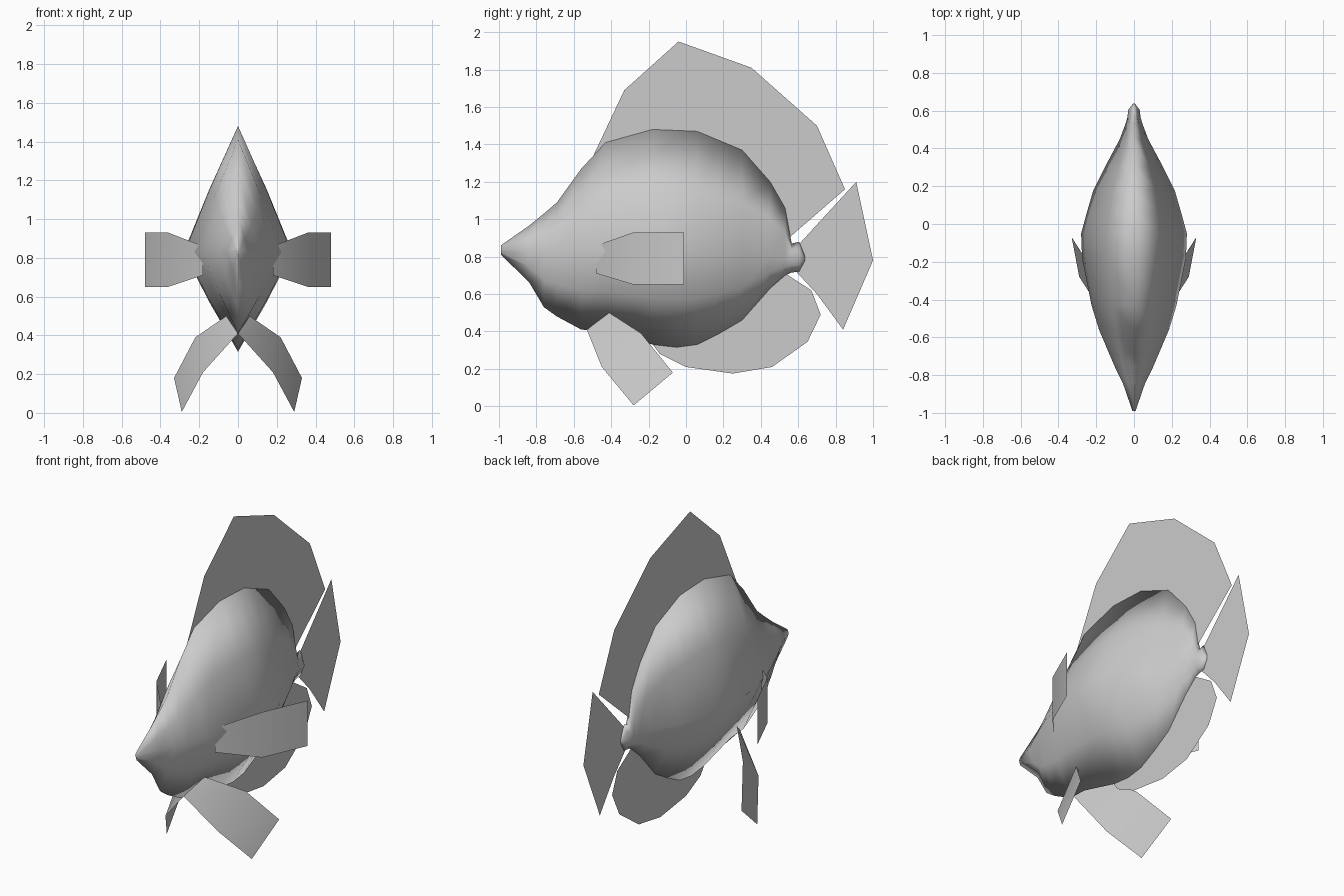
import bpy, math

grey = bpy.data.materials.new("light grey")
grey.diffuse_color = (0.6, 0.6, 0.6, 1)


def make(name, verts, faces, smooth=False):
    me = bpy.data.meshes.new(name)
    me.from_pydata(verts, [], faces)
    me.materials.append(grey)
    me.polygons.foreach_set("use_smooth", [smooth] * len(faces))
    ob = bpy.data.objects.new(name, me)
    bpy.context.collection.objects.link(ob)
    return ob


# Body stations: y, top z, bottom z, half width, height of widest point
stations = [
    (-0.99, 0.86, 0.81, 0.008, 0.84), (-0.84, 0.965, 0.665, 0.06, 0.83),
    (-0.76, 1.03, 0.53, 0.10, 0.83), (-0.69, 1.09, 0.48, 0.13, 0.83),
    (-0.56, 1.27, 0.41, 0.185, 0.83), (-0.43, 1.41, 0.40, 0.225, 0.83),
    (-0.18, 1.48, 0.33, 0.275, 0.83), (-0.05, 1.475, 0.315, 0.28, 0.83),
    (0.06, 1.47, 0.33, 0.25, 0.83), (0.18, 1.42, 0.39, 0.215, 0.82),
    (0.30, 1.37, 0.46, 0.155, 0.81), (0.45, 1.20, 0.63, 0.075, 0.80),
    (0.53, 1.06, 0.70, 0.045, 0.79), (0.565, 0.87, 0.715, 0.035, 0.79),
    (0.605, 0.88, 0.72, 0.03, 0.79), (0.637, 0.80, 0.78, 0.005, 0.79),
]
verts, faces, n = [], [], 8
for y, top, bot, w, mid in stations:
    up, lo = (top + mid) / 2, (bot + mid) / 2
    half = [(w * 0.53, up), (w, mid), (w * 0.53, lo)]
    ring = [(0, top)] + half + [(0, bot)] + [(-x, z) for x, z in reversed(half)]
    verts += [(x, y, z) for x, z in ring]
for i in range(len(stations) - 1):
    for j in range(n):
        k = (j + 1) % n
        faces.append((i * n + j, i * n + k, (i + 1) * n + k, (i + 1) * n + j))
last = (len(stations) - 1) * n
faces += [tuple(reversed(range(n))), tuple(range(last, last + n))]
body = make("body", verts, [f[::-1] for f in faces], True)


# Flat fins on the centre plane, outlined as (y, z)
def flat_fin(name, outline):
    make(name, [(0, y, z) for y, z in outline], [tuple(range(len(outline)))])


flat_fin("dorsal_fin", [(-0.5, 1.33), (-0.33, 1.69), (-0.04, 1.95), (0.35, 1.81),
                        (0.70, 1.50), (0.85, 1.16), (0.55, 0.90), (0.3, 1.2), (-0.1, 1.35)])
flat_fin("tail_fin", [(0.58, 0.84), (0.91, 1.20), (1.0, 0.78), (0.84, 0.41),
                      (0.70, 0.60), (0.58, 0.73)])
flat_fin("anal_fin", [(0.50, 0.73), (0.67, 0.62), (0.72, 0.49), (0.65, 0.345), (0.46, 0.21),
                      (0.25, 0.175), (0.0, 0.21), (-0.14, 0.28), (-0.2, 0.36), (0.1, 0.42)])

# Paired bent fins
pectoral = [(0.18, -0.48, 0.86), (0.36, -0.28, 0.93), (0.48, -0.01, 0.93),
            (0.48, -0.01, 0.65), (0.36, -0.28, 0.65), (0.18, -0.48, 0.71)]
pelvic = [(0.06, -0.41, 0.50), (0.22, -0.24, 0.39), (0.33, -0.07, 0.18),
          (0.29, -0.28, 0.005), (0.18, -0.45, 0.21), (0.0, -0.53, 0.41)]
for side, s in (("right", 1), ("left", -1)):
    for name, pts in (("pectoral_fin", pectoral), ("pelvic_fin", pelvic)):
        quads = [(0, 1, 4, 5), (1, 2, 3, 4)]
        if s > 0:
            quads = [q[::-1] for q in quads]
        make(side + "_" + name, [(s * x, y, z) for x, y, z in pts], quads, True)

# Point the body faces outwards
import bmesh
bm = bmesh.new()
bm.from_mesh(body.data)
bmesh.ops.recalc_face_normals(bm, faces=bm.faces)
bm.to_mesh(body.data)
bm.free()
